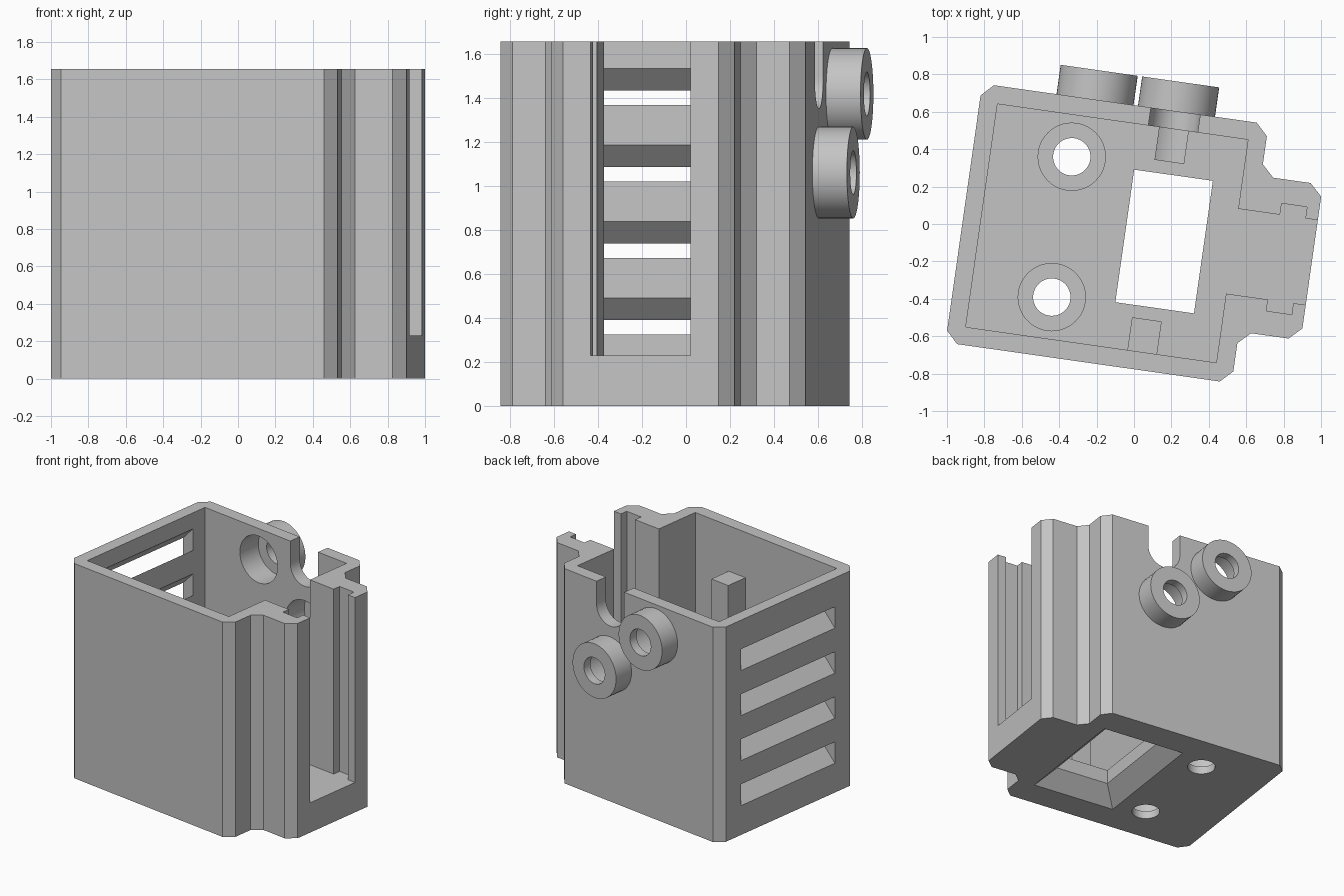
import bpy, bmesh, math
from mathutils import Matrix

if "Cube" in bpy.data.objects:
    bpy.data.objects.remove(bpy.data.objects["Cube"])

TURN = Matrix.Rotation(math.radians(-8.1), 4, 'Z')   # whole housing sits slightly turned
MID = -0.07                                          # mirror line of the housing plan
TOP = 1.655
FLOOR = 0.23

grey = bpy.data.materials.new("light grey plastic")
grey.diffuse_color = (0.55, 0.55, 0.55, 1)
grey.use_nodes = True
grey.node_tree.nodes["Principled BSDF"].inputs["Base Color"].default_value = grey.diffuse_color


def prism(name, pts, lo, hi, axis='Z', end_pts=None):
    """Extrude a profile along Z (x, y points) or along Y (x, z points)."""
    bm = bmesh.new()
    put = (lambda p, t: (p[0], p[1], t)) if axis == 'Z' else (lambda p, t: (p[0], t, p[1]))
    a = [bm.verts.new(put(p, lo)) for p in pts]
    b = [bm.verts.new(put(p, hi)) for p in (end_pts or pts)]
    n = len(pts)
    bm.faces.new(a)
    bm.faces.new(b)
    for i in range(n):
        j = (i + 1) % n
        bm.faces.new((a[i], a[j], b[j], b[i]))
    bmesh.ops.recalc_face_normals(bm, faces=bm.faces)
    me = bpy.data.meshes.new(name)
    bm.to_mesh(me)
    bm.free()
    me.materials.append(grey)
    ob = bpy.data.objects.new(name, me)
    bpy.context.collection.objects.link(ob)
    return ob


def mirrored(half):
    """Close a half plan (x, distance from mid line) by mirroring it."""
    return [(x, MID + d) for x, d in half] + [(x, MID - d) for x, d in reversed(half)]


def rect(x0, x1, y0, y1):
    return [(x0, y0), (x1, y0), (x1, y1), (x0, y1)]


def circle(cx, cy, r, n=48):
    return [(cx + r * math.cos(2 * math.pi * i / n), cy + r * math.sin(2 * math.pi * i / n))
            for i in range(n)]


def combine(body, tool, op='DIFFERENCE'):
    tool.hide_render = True
    m = body.modifiers.new("bool", 'BOOLEAN')
    m.operation, m.solver, m.object = op, 'EXACT', tool
    bpy.context.view_layer.objects.active = body
    bpy.ops.object.modifier_apply(modifier=m.name)
    bpy.data.objects.remove(tool, do_unlink=True)


# outer shell with chamfered corners and stepped connector side
outline = [(-0.909, 0.635), (-0.846, 0.699), (0.573, 0.699), (0.637, 0.635), (0.637, 0.483),
           (0.702, 0.420), (0.904, 0.420), (0.970, 0.356)]
body = prism("housing", mirrored(outline), 0, TOP)

# cavity with the grooved slot that opens to the side
cavity = [(-0.813, 0.602), (0.540, 0.602), (0.540, 0.229), (0.766, 0.229), (0.766, 0.290),
          (0.903, 0.290), (0.903, 0.229), (1.05, 0.229)]
combine(body, prism("cavity", mirrored(cavity), FLOOR, TOP + 0.1))

# inner support posts
combine(body, prism("front_post", rect(0.06, 0.22, -0.72, -0.495), 0.15, 1.305), 'UNION')
combine(body, prism("back_post", rect(0.06, 0.22, 0.355, 0.58), 0.15, 1.06), 'UNION')

# round screw bosses on the back: centre x, centre z, start of the inner bore
bosses = [(-0.30, 1.417, 0.45), (0.14, 1.06, 0.30)]
for x, z, start in bosses:
    combine(body, prism("boss", circle(x, z, 0.208), 0.58, 0.787, 'Y'), 'UNION')
for x, z, start in bosses:
    combine(body, prism("boss_bore", circle(x, z, 0.18), start, 0.72, 'Y'))
    combine(body, prism("boss_hole", circle(x, z, 0.10), 0.68, 0.85, 'Y'))

# round-bottomed notch in the back wall
notch = [(0.268, TOP + 0.1), (0.002, TOP + 0.1)]
notch += [(0.135 - 0.133 * math.cos(math.pi * i / 20), 1.483 - 0.133 * math.sin(math.pi * i / 20))
          for i in range(21)]
combine(body, prism("notch", notch, 0.48, 0.70, 'Y'))

# sloping vent slots in the side wall
for i in range(4):
    z = 0.225 + i * 0.347
    lo, hi = z - 0.042, z + 0.145
    vent = [(-0.95, lo), (-0.77, hi), (-0.77, hi + 0.165), (-0.95, lo + 0.165)]
    combine(body, prism("vent", vent, -0.55, 0.41, 'Y'))


# floor window, flared towards the underside
def window(g):
    return rect(-0.04 - g, 0.385 + g, MID - 0.358 - g, MID + 0.358 + g)


combine(body, prism("window", window(0), -0.1, 0.4))
combine(body, prism("window_flare", window(0.14), -0.02, 0.14, end_pts=window(-0.02)))

# counterbored floor screw holes
for s in (-1, 1):
    y = MID + s * 0.379
    combine(body, prism("floor_bore", circle(-0.38, y, 0.18), 0.06, 0.3))
    combine(body, prism("floor_hole", circle(-0.38, y, 0.10), -0.1, 0.1))

# turn into place, smooth only the round parts
body.data.transform(TURN)
bpy.ops.object.select_all(action='DESELECT')
body.select_set(True)
bpy.context.view_layer.objects.active = body
bpy.ops.object.shade_smooth_by_angle(angle=math.radians(25))
